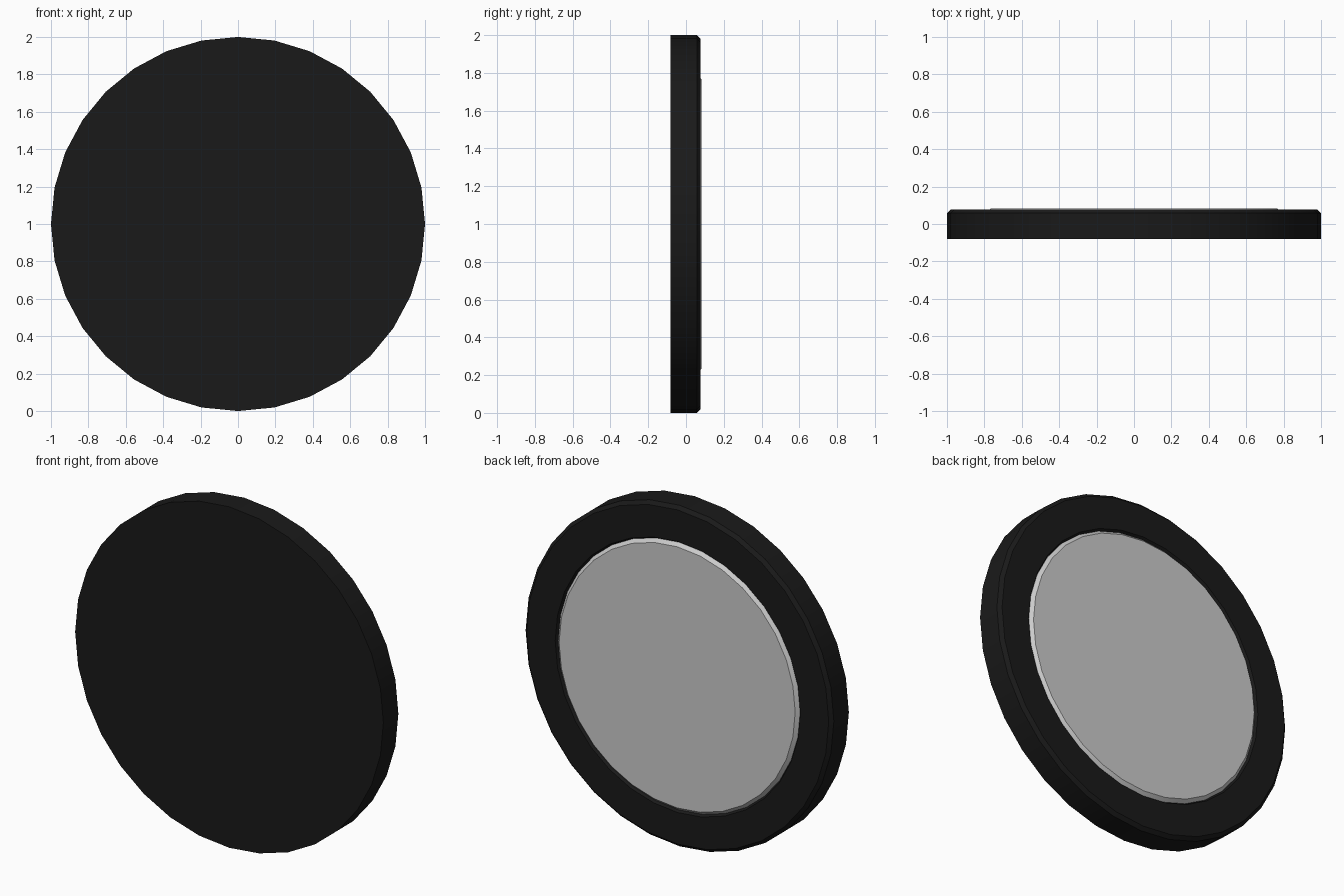
import bpy, bmesh
from math import cos, sin, pi, radians

if "Cube" in bpy.data.objects:
    bpy.data.objects.remove(bpy.data.objects["Cube"])

SIDES = 32


def lathe(name, profile, color=None):
    """Revolve (radius, y) points around a y-axis line at z = 1 and cap both ends."""
    bm = bmesh.new()
    rings = [[bm.verts.new((r * cos(2 * pi * i / SIDES), y, 1 + r * sin(2 * pi * i / SIDES)))
              for i in range(SIDES)] for r, y in profile]
    for a, b in zip(rings, rings[1:]):
        for i in range(SIDES):
            j = (i + 1) % SIDES
            bm.faces.new((a[i], a[j], b[j], b[i]))
    bm.faces.new(rings[0])
    bm.faces.new(rings[-1])
    bmesh.ops.recalc_face_normals(bm, faces=bm.faces)
    mesh = bpy.data.meshes.new(name)
    bm.to_mesh(mesh)
    bm.free()
    ob = bpy.data.objects.new(name, mesh)
    bpy.context.collection.objects.link(ob)
    if color:
        mat = bpy.data.materials.new(name + "_material")
        mat.diffuse_color = color
        mat.use_nodes = True
        mat.node_tree.nodes["Principled BSDF"].inputs["Base Color"].default_value = mat.diffuse_color
        mesh.materials.append(mat)
    bpy.ops.object.select_all(action='DESELECT')
    ob.select_set(True)
    bpy.context.view_layer.objects.active = ob
    bpy.ops.object.shade_smooth_by_angle(angle=radians(30))
    return ob


# Black body: flat front, chamfered back edge, shallow seat for the plate
lathe("round_body", [(1, -0.081), (1, 0.058), (0.98, 0.077), (0.795, 0.077), (0.785, 0.062)],
      (0.01, 0.01, 0.01, 1))

# Grey chamfered plate standing slightly proud of the back
lathe("back_plate", [(0.785, 0.05), (0.785, 0.063), (0.766, 0.082)])
